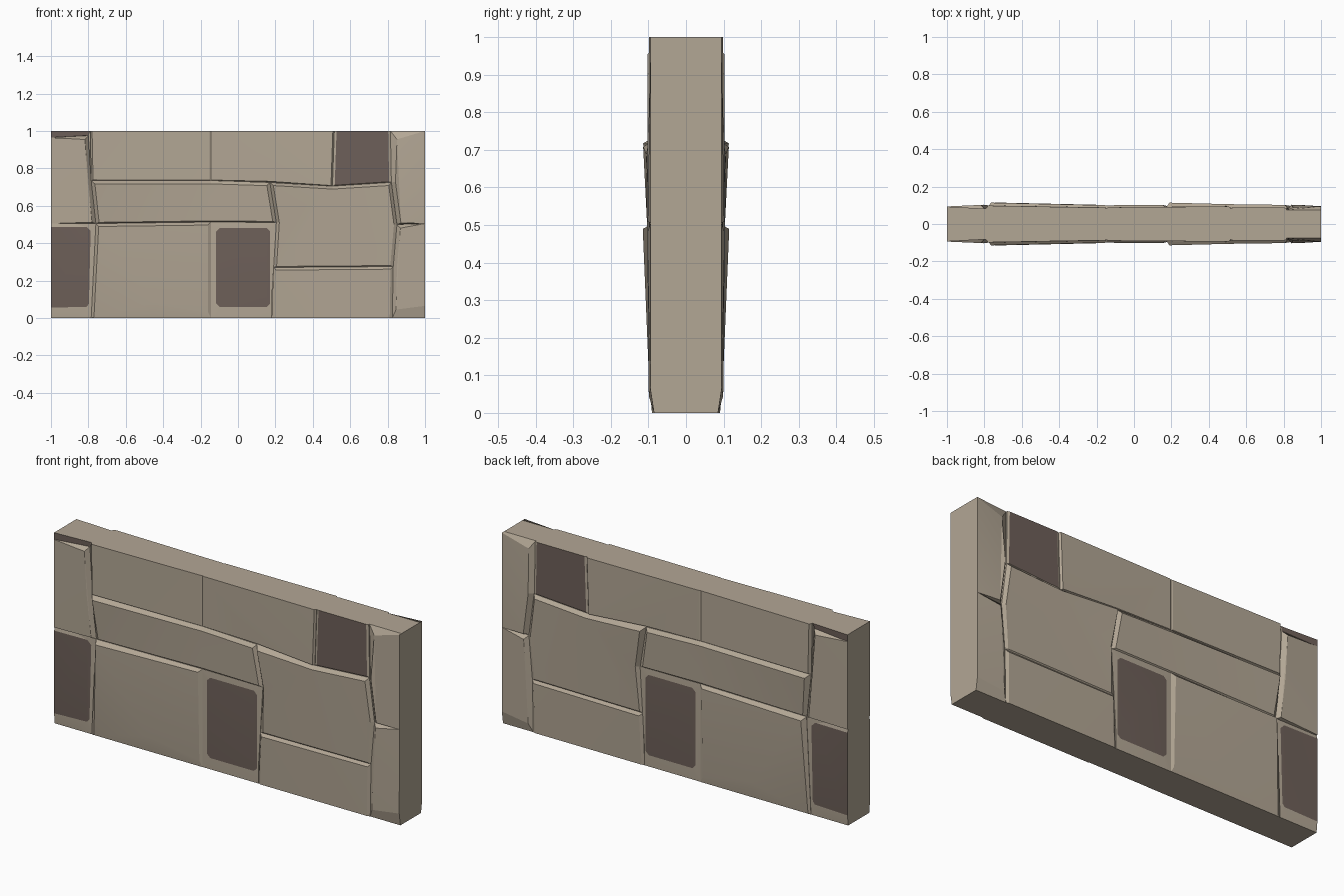
import bpy, bmesh, math
from mathutils import Vector

if "Cube" in bpy.data.objects:
    bpy.data.objects.remove(bpy.data.objects["Cube"])


def material(name, rgb):
    m = bpy.data.materials.new(name)
    m.diffuse_color = (*rgb, 1)
    m.use_nodes = True
    m.node_tree.nodes["Principled BSDF"].inputs["Base Color"].default_value = m.diffuse_color
    return m


STONE = material("sandstone", (0.45, 0.385, 0.30))
DARK = material("dark stone", (0.155, 0.117, 0.10))
CORE = 0.07      # half thickness of the hidden core


def finish(bm, name, mirrored):
    bmesh.ops.recalc_face_normals(bm, faces=bm.faces)
    me = bpy.data.meshes.new(name)
    bm.to_mesh(me)
    bm.free()
    ob = bpy.data.objects.new(name, me)
    bpy.context.collection.objects.link(ob)
    me.materials.append(STONE)
    me.materials.append(DARK)
    if mirrored:
        mod = ob.modifiers.new("back side", 'MIRROR')
        mod.use_axis = (False, True, False)
        mod.use_mirror_merge = False
    bpy.ops.object.select_all(action='DESELECT')
    ob.select_set(True)
    bpy.context.view_layer.objects.active = ob
    bpy.ops.object.shade_smooth_by_angle(angle=math.radians(8))
    return ob


def inset_corner(a, p, b, c):
    """Move corner p inward; edges lying on the wall's border stay put."""
    if abs(p.x) == 1:
        return p.copy()
    d1, d2 = (p - a).normalized(), (b - p).normalized()
    n1, n2 = Vector((d1.y, -d1.x)), Vector((d2.y, -d2.x))   # clockwise outline
    border = lambda u, v: u.y == v.y and u.y in (0, 1)
    # lower edges get a narrower rim, as stones taper into the joint below
    width = lambda u, v, nn: 0 if border(u, v) else (c * 0.35 if nn.y > 0.7 else c)
    c1, c2 = width(a, p, n1), width(p, b, n2)
    det = n1.x * n2.y - n1.y * n2.x
    if abs(det) < 0.2:
        return p + (n1 * c1 + n2 * c2) / 2
    return p + Vector(((c1 * n2.y - c2 * n1.y) / det, (n1.x * c2 - n2.x * c1) / det))


def block(name, pts, c=0.016, base=0.085, dark=False, moved=None):
    """Stone with a clockwise outline of (x, z, face depth) and a sloped rim."""
    moved = moved or {}
    flat = [Vector(p[:2]) for p in pts]
    n = len(pts)
    inner = [Vector(moved[i]) if i in moved else
             inset_corner(flat[i - 1], flat[i], flat[(i + 1) % n], c) for i in range(n)]
    bm = bmesh.new()
    low = [bm.verts.new((p.x, -CORE, p.y)) for p in flat]
    rim = [bm.verts.new((p.x, -base, p.y)) for p in flat]
    top = [bm.verts.new((p.x, -pts[i][2], p.y)) for i, p in enumerate(inner)]
    bm.faces.new(low)
    for r, s in ((low, rim), (rim, top)):
        for i in range(n):
            j = (i + 1) % n
            bm.faces.new((r[i], r[j], s[j], s[i]))
    face = bm.faces.new(top)
    face.material_index = 1 if dark else 0
    bmesh.ops.triangulate(bm, faces=[face])
    return finish(bm, name, True)


def rounded(x0, x1, z0, z1, r=0.018):
    """Clockwise panel corners, cut for a worn look."""
    return [(x0, z1 - r), (x0 + r, z1), (x1 - r, z1), (x1, z1 - r),
            (x1, z0 + r), (x1 - r, z0), (x0 + r, z0), (x0, z0 + r)]


# core slab
bm = bmesh.new()
bmesh.ops.create_cube(bm, size=1)
for v in bm.verts:
    v.co = (v.co.x * 2, v.co.y * 2 * CORE, v.co.z + 0.5)
finish(bm, "wall_core", False)

# top course
block("corner_strip", [(-1, 1, .093), (-.79, 1, .082), (-.80, .975, .082), (-1, .965, .093)],
      c=.003, base=.08, dark=True)
block("top_left_stone", [(-.79, 1, .098), (-.145, 1, .087), (-.145, .735, .089), (-.785, .735, .099)],
      c=.01)
block("top_middle_stone", [(-.145, 1, .089), (.515, 1, .094), (.505, .705, .095), (.17, .728, .089),
                           (-.145, .735, .088)], c=.008)
block("top_dark_stone", [(.515, 1, .087), (.815, 1, .087), (.82, .725, .087), (.505, .705, .087)],
      c=.012, base=.083, dark=True)

# left and right end stones
block("left_upper_stone", [(-1, .965, .094), (-.80, .975, .102), (-.785, .735, .103),
                           (-.76, .505, .100), (-1, .505, .094)], c=.02, base=.082)
block("right_upper_stone", [(.815, 1, .088), (1, 1, .094), (1, .505, .094), (.85, .50, .102),
                            (.82, .725, .103)], c=.022, base=.076, moved={0: (.85, .955)})
block("left_dark_stone", [(-1, .505, .092), (-.88, .505, .088), (-.76, .505, .088),
                          (-.785, 0, .090), (-.88, 0, .091), (-1, 0, .093)],
      base=.087, dark=True,
      moved={0: (-1, .487), 1: (-.81, .487), 2: (-.788, .465), 3: (-.797, .075),
             4: (-.81, .06), 5: (-1, .055)})
block("right_lower_stone", [(.85, .50, .103), (1, .505, .094), (1, 0, .095), (.825, 0, .099),
                            (.83, .275, .10)], c=.02, base=.085,
      moved={3: (.845, .045), 2: (1, .065)})

# middle course
block("long_stone", [(-.785, .735, .114), (-.145, .735, .100), (.17, .725, .102),
                     (.205, .51, .094), (-.145, .513, .091), (-.76, .505, .096)], c=.018)
block("large_right_stone", [(.17, .725, .114), (.505, .705, .106), (.82, .725, .102),
                            (.85, .50, .097), (.83, .275, .090), (.19, .27, .090),
                            (.205, .51, .104)], c=.016)

# bottom course
block("large_left_stone", [(-.76, .505, .115), (-.145, .513, .102), (-.145, 0, .091),
                           (-.45, 0, .098), (-.785, 0, .091)],
      c=.016, base=.088, moved={2: (-.16, .03), 3: (-.45, .08), 4: (-.77, .005)})
panel = rounded(-.117, .172, .06, .48)
frame = [(-.145, .49), (-.145, .513), (.18, .511), (.205, .51), (.18, .1), (.18, 0), (-.12, 0), (-.145, 0)]
block("middle_dark_stone", [(x, z, .089) for x, z in frame], base=.087, dark=True,
      moved=dict(enumerate(panel)))
block("low_right_stone", [(.19, .27, .099), (.83, .275, .096), (.825, 0, .090), (.18, 0, .090)],
      c=.014)
